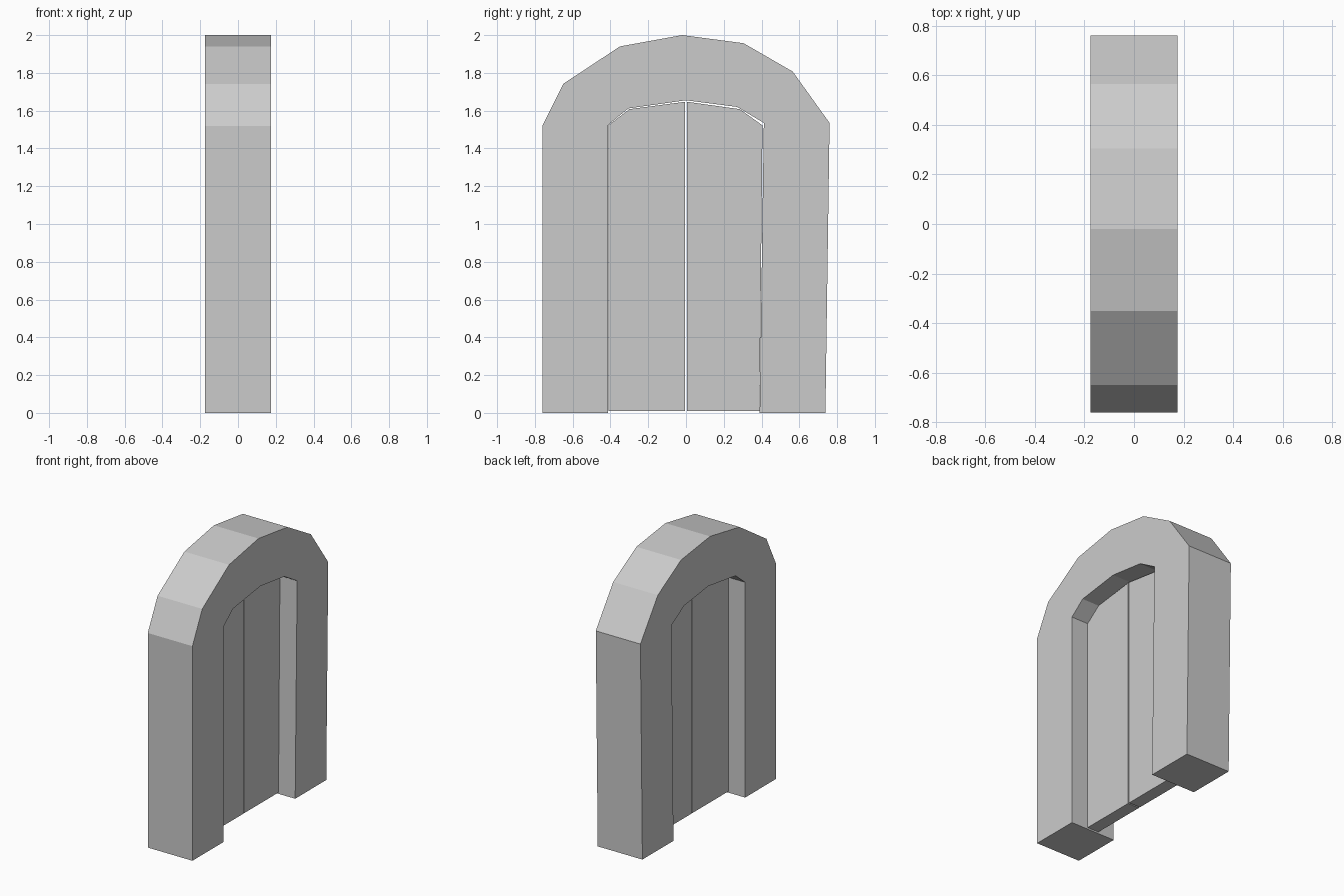
import bpy, bmesh

if "Cube" in bpy.data.objects:
    bpy.data.objects.remove(bpy.data.objects["Cube"])


def extrude_profile(name, points, half_depth):
    """Solid from a (y, z) outline, extruded symmetrically along x."""
    bm = bmesh.new()
    face = bm.faces.new([bm.verts.new((-half_depth, y, z)) for y, z in points])
    result = bmesh.ops.extrude_face_region(bm, geom=[face])
    moved = [v for v in result["geom"] if isinstance(v, bmesh.types.BMVert)]
    bmesh.ops.translate(bm, verts=moved, vec=(2 * half_depth, 0, 0))
    bmesh.ops.recalc_face_normals(bm, faces=bm.faces)
    mesh = bpy.data.meshes.new(name)
    bm.to_mesh(mesh)
    bm.free()
    obj = bpy.data.objects.new(name, mesh)
    bpy.context.collection.objects.link(obj)
    return obj


# Stone arch: slightly irregular outer and inner outlines
outer = [(-0.76, 0), (-0.76, 1.52), (-0.65, 1.742), (-0.35, 1.94), (-0.02, 2.0),
         (0.305, 1.957), (0.565, 1.807), (0.76, 1.535), (0.738, 0)]
inner = [(0.39, 0), (0.412, 1.535), (0.27, 1.62), (0, 1.655),
         (-0.305, 1.612), (-0.412, 1.525), (-0.412, 0)]
extrude_profile("arch_frame", outer + inner, 0.175)

# Two recessed door leaves with a narrow gap between them
left = [(-0.41, 0.01), (-0.005, 0.01), (-0.005, 1.647), (-0.30, 1.608), (-0.41, 1.523)]
right = [(0.005, 0.01), (0.389, 0.01), (0.405, 1.522), (0.285, 1.608), (0.005, 1.647)]
extrude_profile("door_leaf_left", left, 0.045)
extrude_profile("door_leaf_right", right, 0.045)
